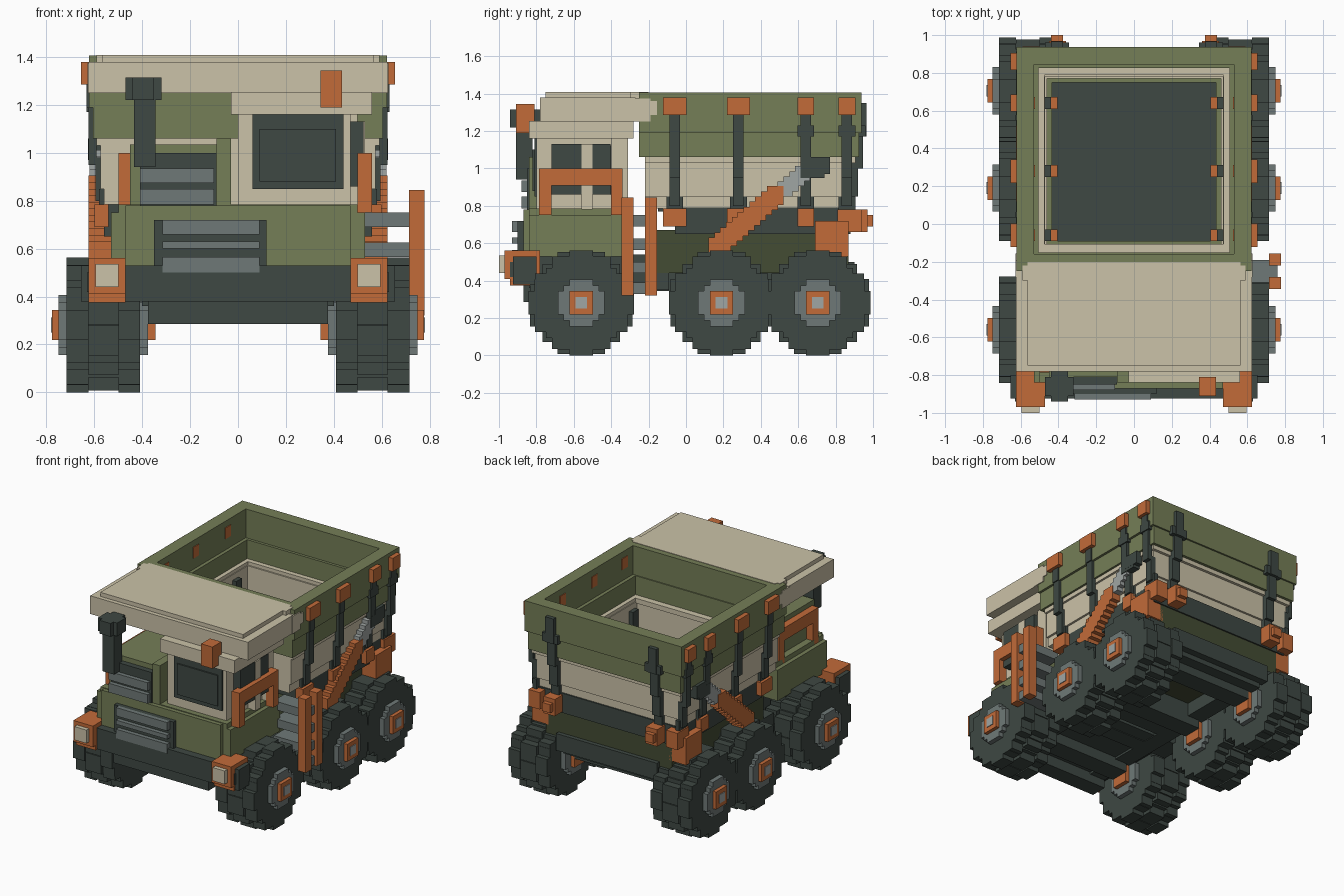
import bpy, bmesh, math

if "Cube" in bpy.data.objects:
    bpy.data.objects.remove(bpy.data.objects["Cube"], do_unlink=True)

V = 1 / 32  # block size


def material(name, rgb):
    lin = [((c / 255 + 0.055) / 1.055) ** 2.4 for c in rgb] + [1]
    m = bpy.data.materials.new(name)
    m.use_nodes = True
    m.diffuse_color = lin
    bsdf = m.node_tree.nodes["Principled BSDF"]
    bsdf.inputs["Base Color"].default_value = lin
    bsdf.inputs["Roughness"].default_value = 0.8
    return m


GREEN = material("olive green", (117, 126, 87))
DKGREEN = material("dark olive", (68, 76, 52))
CREAM = material("cream", (203, 194, 168))
DARK = material("charcoal", (62, 72, 67))
ORANGE = material("rust orange", (194, 107, 57))
GREY = material("steel grey", (111, 121, 119))
LIGHT = material("light steel", (160, 166, 164))


def finish(name, bm, mat):
    bmesh.ops.recalc_face_normals(bm, faces=bm.faces)
    me = bpy.data.meshes.new(name)
    bm.to_mesh(me)
    bm.free()
    me.materials.append(mat)
    ob = bpy.data.objects.new(name, me)
    bpy.context.collection.objects.link(ob)


def boxes(name, mat, *items, mirror=False):
    """One object from boxes (x0, x1, y0, y1, z0, z1), optionally mirrored in x."""
    bm = bmesh.new()
    items = list(items)
    if mirror:
        items += [(-b, -a, *rest) for a, b, *rest in items]
    for x0, x1, y0, y1, z0, z1 in items:
        for v in bmesh.ops.create_cube(bm, size=1)["verts"]:
            v.co = ((x0 + x1) / 2 + v.co.x * (x1 - x0),
                    (y0 + y1) / 2 + v.co.y * (y1 - y0),
                    (z0 + z1) / 2 + v.co.z * (z1 - z0))
    finish(name, bm, mat)


def ring(name, mat, x, y0, y1, z0, z1, t):
    """Rectangular open frame of wall thickness t."""
    boxes(name, mat, (-x, -x + t, y0, y1, z0, z1), (x - t, x, y0, y1, z0, z1),
          (-x + t, x - t, y0, y0 + t, z0, z1), (-x + t, x - t, y1 - t, y1, z0, z1))


def disc(name, mat, x0, x1, yc, zc, r):
    """Stair-stepped disc, r in blocks, extruded along x."""
    n = int(r + 0.5)
    half = [round(math.sqrt(max(r * r - (i + 0.5) ** 2, 1))) for i in range(n)]
    half = half[::-1] + half
    pts = []
    for k, h in enumerate(half):
        pts += [(h, k - n), (h, k - n + 1)]
    pts += [(-a, b) for a, b in reversed(pts)]
    outline = [p for i, p in enumerate(pts) if p != pts[i - 1]]
    bm = bmesh.new()
    face = bm.faces.new([bm.verts.new((x0, yc + a * V, zc + b * V)) for a, b in outline])
    new = bmesh.ops.extrude_face_region(bm, geom=[face])["geom"]
    bmesh.ops.translate(bm, vec=(x1 - x0, 0, 0),
                        verts=[v for v in new if isinstance(v, bmesh.types.BMVert)])
    finish(name, bm, mat)


# Wheels: tyre, cross-wise tread ridges, hubs
ZC = 9 * V
for axle, yc in (("front", -0.56), ("middle", 0.19), ("rear", 0.705)):
    for side, s in (("left", 1), ("right", -1)):
        n = f"{axle}_{side}_"

        def span(a, b):
            return (a, b) if s > 0 else (-b, -a)
        disc(n + "tyre", DARK, *span(0.409, 0.716), yc, ZC, 8.45)
        lugs = []
        for a, b, shift in ((0.409, 0.5, 0), (0.5, 0.625, 0.5), (0.625, 0.716, 0)):
            for k in range(12):
                t = 2 * math.pi * (k + shift) / 12
                c, d = math.cos(t), math.sin(t)
                w = 2 * V if abs(c) < 0.3 else V
                h = 2 * V if abs(d) < 0.3 else V
                y, z = yc + 8 * V * c, ZC + 8 * V * d
                lugs.append((*span(a, b), y - w, min(y + w, yc + 9 * V),
                             max(z - h, 0), min(z + h, ZC + 9 * V)))
        lugs = [(a, b, max(c, yc - 9 * V), d, e, f) for a, b, c, d, e, f in lugs]
        boxes(n + "tread", DARK, *lugs)
        disc(n + "rim", GREY, *span(0.375, 0.75), yc, ZC, 4.3)
        boxes(n + "hub", ORANGE, (*span(0.345, 0.776), yc - 2 * V, yc + 2 * V, ZC - 2 * V, ZC + 2 * V))
        boxes(n + "hub_cap", LIGHT, (*span(0.74, 0.781), yc - V, yc + V, ZC - V, ZC + V))

# Chassis
boxes("frame_rails", DARK, (0.25, 0.375, -0.84, 0.85, 0.345, 0.47), mirror=True)
boxes("cross_beams", DARK, *[(-0.3, 0.3, y - 0.06, y + 0.06, 0.345, 0.45)
                             for y in (-0.25, 0.0, 0.79)])
boxes("axle_beams", DARK, *[(-0.345, 0.345, y - 0.07, y + 0.07, 0.285, 0.45)
                            for y in (-0.56, 0.19, 0.7)])
boxes("cab_floor", DARK, (-0.4, 0.4, -0.84, -0.16, 0.36, 0.54))
boxes("mid_step", DARK, (-0.5, 0.5, -0.28, -0.09, 0.35, 0.44))
boxes("chassis_body", DKGREEN, (-0.5, 0.5, -0.16, 0.87, 0.44, 0.67))
boxes("rear_bumper", DARK, (-0.4, 0.4, 0.84, 0.9, 0.38, 0.5))
boxes("bed_subframe", DARK, (-0.56, 0.56, -0.06, 0.88, 0.65, 0.79))
boxes("front_bumper", DARK, (-0.655, 0.655, -0.925, -0.8, 0.38, 0.53),
      (-0.375, 0.375, -0.87, -0.75, 0.285, 0.39))

# Headlights
boxes("headlight_housings", ORANGE, (0.47, 0.625, -0.97, -0.78, 0.41, 0.56),
      (0.47, 0.625, -0.94, -0.78, 0.375, 0.42), mirror=True)
boxes("headlight_side_panels", DARK, (0.62, 0.63, -0.94, -0.82, 0.42, 0.5), mirror=True)
boxes("headlight_lenses", CREAM, (0.5, 0.595, -1.0, -0.96, 0.44, 0.535), mirror=True)

# Lower cab body and front grille
boxes("cab_body", GREEN, (-0.53, 0.53, -0.84, -0.28, 0.53, 0.75),
      (-0.47, 0.47, -0.87, -0.8, 0.53, 0.78), (-0.5, 0.5, -0.84, -0.28, 0.75, 0.785))
boxes("grille_backing", DARK, (-0.35, 0.12, -0.9, -0.86, 0.5, 0.72))
boxes("grille_bars", GREY, *[(-0.315, 0.09, -0.93, -0.89, a, b)
                             for a, b in ((0.5, 0.565), (0.6, 0.63), (0.66, 0.72))])

# Engine hood with its own grille
boxes("engine_hood", GREEN, (-0.45, -0.06, -0.81, -0.33, 0.78, 1.035),
      (-0.09, -0.03, -0.84, -0.33, 0.78, 1.06))
boxes("hood_grille", DARK, (-0.41, -0.09, -0.85, -0.8, 0.78, 1.0))
boxes("hood_grille_bars", GREY, (-0.41, -0.1, -0.88, -0.84, 0.785, 0.85),
      (-0.41, -0.1, -0.88, -0.84, 0.875, 0.935))
boxes("exhaust_stack", DARK, (-0.435, -0.345, -0.91, -0.82, 0.94, 1.24),
      (-0.47, -0.32, -0.91, -0.81, 1.22, 1.315), (-0.44, -0.35, -0.94, -0.78, 1.22, 1.315))

# Driver cabin
boxes("cabin_shell", CREAM, (0, 0.47, -0.78, -0.31, 0.78, 0.86), (0, 0.47, -0.78, -0.31, 1.12, 1.17),
      (0, 0.06, -0.8, -0.31, 0.78, 1.17), (0.44, 0.47, -0.8, -0.72, 0.78, 1.17),
      (0.42, 0.53, -0.56, -0.5, 0.78, 1.13), (0.42, 0.5, -0.4, -0.31, 0.78, 1.17),
      (0, 0.47, -0.8, -0.77, 0.78, 0.85), (0.05, 0.43, -0.36, -0.31, 0.8, 1.15))
boxes("cabin_glass", DARK, (0.05, 0.455, -0.77, -0.36, 0.84, 1.15), (0.45, 0.525, -0.72, -0.405, 0.86, 1.13),
      (0.06, 0.44, -0.81, -0.76, 0.85, 1.16), (0.09, 0.41, -0.82, -0.8, 0.88, 1.1))
boxes("cabin_roof", CREAM, (-0.03, 0.56, -0.84, -0.28, 1.16, 1.255))
boxes("roof_beacon", ORANGE, (0.345, 0.435, -0.91, -0.81, 1.19, 1.345))

# Canopy shield over the cab, with clipped rear corners
boxes("canopy", CREAM, (-0.624, 0.624, -0.78, -0.27, 1.25, 1.38),
      (-0.59, 0.59, -0.3, -0.22, 1.25, 1.409), (-0.565, 0.565, -0.75, -0.2, 1.37, 1.409))
boxes("canopy_side_lips", CREAM, (0.56, 0.628, -0.28, -0.19, 1.25, 1.375),
      (0.6, 0.628, -0.19, -0.155, 1.285, 1.36), mirror=True)

# Side guards
for nm, a, b in (("left_guard", 0.5, 0.56), ("right_guard", -0.5, -0.44)):
    boxes(nm, ORANGE, (a, b, -0.785, -0.34, 0.91, 1.0), (a, b, -0.785, -0.72, 0.75, 0.92),
          (a, b, -0.4, -0.34, 0.75, 0.92))

# Ladder on the left side
boxes("ladder_rails", ORANGE, (0.715, 0.778, -0.345, -0.28, 0.32, 0.845),
      (0.715, 0.778, -0.22, -0.155, 0.32, 0.845))
boxes("ladder_rungs", GREY, *[(0.5, 0.76, -0.31, -0.19, z, z + 0.06)
                              for z in (0.33, 0.44, 0.565, 0.69)])

# Dump bed: stepped walls around a sunken floor
ring("bed_rim", GREEN, 0.622, -0.25, 0.937, 1.19, 1.406, 0.092)
ring("bed_upper_wall", GREEN, 0.605, -0.25, 0.925, 1.06, 1.2, 0.1)
ring("bed_ledge", CREAM, 0.59, -0.22, 0.905, 1.03, 1.065, 0.115)
ring("bed_lower_wall", CREAM, 0.575, -0.22, 0.885, 0.85, 1.04, 0.105)
ring("bed_foot", CREAM, 0.56, -0.22, 0.87, 0.785, 0.86, 0.1)
ring("bed_inner_skirt", GREEN, 0.465, -0.12, 0.78, 0.785, 0.83, 0.03)
boxes("bed_floor", DARK, (-0.48, 0.48, -0.15, 0.8, 0.77, 0.81))

# Bed posts, caps, feet and inner brackets
POSTS = (-0.06, 0.28, 0.64, 0.86)
boxes("side_posts", DARK, *[bx for y in POSTS for bx in (
    (0.6, 0.632, y - 0.028, y + 0.028, 1.19, 1.31), (0.59, 0.624, y - 0.028, y + 0.028, 0.95, 1.2),
    (0.56, 0.596, y - 0.028, y + 0.028, 0.8, 0.98), (0.55, 0.58, y - 0.045, y + 0.045, 0.77, 0.85))],
    *[(0.6, 0.632, y - 0.045, y + 0.045, 1.17, 1.23) for y in POSTS[2:]], mirror=True)
boxes("post_caps", ORANGE, *[(0.6, 0.655, y - a, y + a, 1.285, 1.38)
                             for y, a in zip(POSTS, (0.062, 0.062, 0.045, 0.045))], mirror=True)
boxes("post_feet", ORANGE, *[(0.54, 0.6, y - a, y + a, 0.69, 0.785)
                             for y, a in zip(POSTS, (0.062, 0.062, 0.045))], mirror=True)
boxes("inner_brackets", ORANGE, *[(0.405, 0.445, y - V, y + V, 0.8, 0.86) for y in POSTS[:3]],
      *[(0.525, 0.532, y - V, y + V, 1.28, 1.36) for y in POSTS[:3]], mirror=True)
boxes("inner_posts", DARK, *[(0.44, 0.475, y - V, y + V, 0.85, 1.0) for y in POSTS[:3]], mirror=True)

# Tailgate posts and hinges
boxes("rear_posts", DARK, (0.375, 0.44, 0.92, 0.965, 1.17, 1.35), (0.345, 0.47, 0.92, 0.96, 1.17, 1.23),
      (0.375, 0.44, 0.9, 0.945, 1.0, 1.19), (0.375, 0.44, 0.88, 0.92, 0.85, 1.06),
      (0.375, 0.44, 0.86, 0.9, 0.74, 0.88), mirror=True)
boxes("rear_hinges", ORANGE, (0.36, 0.45, 0.85, 0.97, 0.66, 0.78),
      (0.375, 0.44, 0.95, 1.0, 0.69, 0.75), mirror=True)
boxes("rear_brackets", ORANGE, (0.48, 0.61, 0.69, 0.87, 0.53, 0.72),
      (0.5, 0.59, 0.81, 0.94, 0.66, 0.78), mirror=True)

# Lift cylinders stepping up along each side
boxes("lift_cylinders", ORANGE, *[
    (0.53, 0.625, 0.12 + i * V, 0.21 + i * V, 0.53 + i * 0.0275, 0.63 + i * 0.0275)
    for i in range(11)], mirror=True)
boxes("lift_rods", LIGHT, *[
    (0.55, 0.62, 0.49 + i * V, 0.57 + i * V, 0.85 + i * 0.0275, 0.93 + i * 0.0275)
    for i in range(4)], mirror=True)
boxes("lift_heads", DARK, (0.54, 0.625, 0.62, 0.74, 0.95, 1.03),
      (0.54, 0.626, 0.66, 0.77, 0.97, 1.06), mirror=True)
